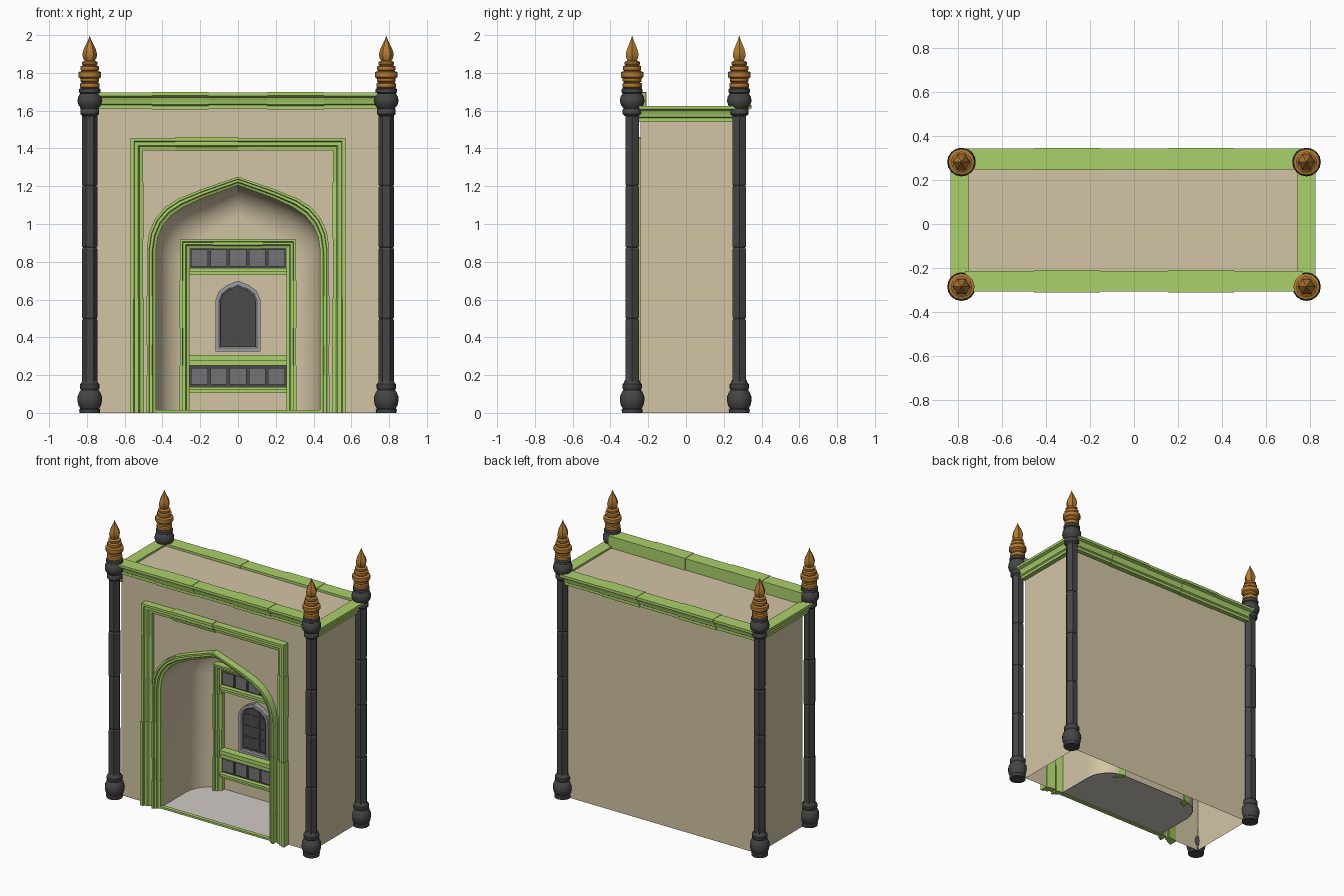
import bpy, bmesh, math
from mathutils import Vector

if "Cube" in bpy.data.objects:
    bpy.data.objects.remove(bpy.data.objects["Cube"])


def mat(name, r, g, b):
    m = bpy.data.materials.new(name)
    m.diffuse_color = (r, g, b, 1)
    m.use_nodes = True
    m.node_tree.nodes["Principled BSDF"].inputs["Base Color"].default_value = m.diffuse_color
    return m


SAND = mat("sandstone", .65, .555, .375)
GREEN = mat("green_trim", .41, .64, .145)
DARK = mat("dark_stone", .06, .06, .06)
GOLD = mat("gold", .45, .195, .03)
GREY = mat("window_grey", .34, .34, .355)
TILE = mat("tile_grey", .175, .175, .18)
PANEL = mat("dark_panel", .07, .07, .072)
FLOOR = mat("pale_floor", .64, .595, .55)


def finish(name, bm, m, angle=30):
    bmesh.ops.remove_doubles(bm, verts=bm.verts, dist=1e-5)
    bmesh.ops.recalc_face_normals(bm, faces=bm.faces)
    me = bpy.data.meshes.new(name)
    bm.to_mesh(me)
    bm.free()
    me.materials.append(m)
    ob = bpy.data.objects.new(name, me)
    bpy.context.collection.objects.link(ob)
    bpy.ops.object.select_all(action='DESELECT')
    ob.select_set(True)
    bpy.context.view_layer.objects.active = ob
    bpy.ops.object.shade_smooth_by_angle(angle=math.radians(angle))
    return ob


def skin(bm, loops, closed=True, caps=True):
    """Join equal-length loops of points into a skin."""
    rows = [[bm.verts.new(p) for p in lp] for lp in loops]
    n = len(rows[0])
    for a, b in zip(rows, rows[1:]):
        for i in range(n if closed else n - 1):
            j = (i + 1) % n
            bm.faces.new((a[i], a[j], b[j], b[i]))
    if caps:
        bm.faces.new(rows[0])
        bm.faces.new(rows[-1])
    return rows


def box(name, x0, x1, y0, y1, z0, z1, m):
    bm = bmesh.new()
    skin(bm, [[(x0, y0, z), (x1, y0, z), (x1, y1, z), (x0, y1, z)] for z in (z0, z1)])
    return finish(name, bm, m)


def lathe(name, prof, x, y, sides, m, angle=40):
    """Turned part; a corner always points along +x."""
    bm = bmesh.new()
    step = 2 * math.pi / sides
    skin(bm, [[(x + r * math.cos(i * step), y + r * math.sin(i * step), z)
               for i in range(sides)] for r, z in prof])
    return finish(name, bm, m, angle)


def band(name, inner, outer, prof, m, grow=0.0, closed=False):
    """Moulding between two outlines in xz; prof = (0 inner..1 outer, y)."""
    bm = bmesh.new()
    loops = []
    for a, b in zip(inner, outer):
        a, b = Vector(a), Vector(b)
        lp = []
        for t, y in prof:
            p = a.lerp(b, .5 + (t - .5) * (1 + grow))
            lp.append((p.x, y - .03 * grow, p.y))
        loops.append(lp)
    skin(bm, loops, caps=not closed)
    return finish(name, bm, m)


def mirror_path(half):
    """Right half path (bottom to apex) -> whole path, left to right."""
    left = [(-x, z) for x, z in half]
    right = [p for p in reversed(half) if p[0] > 0]
    return left + right


ARCH_IN = mirror_path([(.435, 0), (.435, .86), (.425, .93), (.40, .99), (.355, 1.045), (.29, 1.09), (.18, 1.14),
                       (0, 1.205)])
ARCH_OUT = mirror_path([(.483, 0), (.483, .87), (.471, .955), (.438, 1.03), (.385, 1.09), (.315, 1.135),
                        (.195, 1.183), (0, 1.25)])

# body: walls, roof and rounded niche, open underneath
WL, WR, YF, YB, H = -.763, .753, -.24, .272, 1.612
bm = bmesh.new()
front = [(WL, YF, 0)] + [(x, YF, z) for x, z in ARCH_IN] + [(WR, YF, 0), (WR, YF, H), (WL, YF, H)]
bm.faces.new([bm.verts.new(p) for p in front])
ring = [(WL, YF), (WL, YB), (WR, YB), (WR, YF)]
skin(bm, [[(x, y, z) for x, y in ring] for z in (0, H)], closed=False, caps=False)
bm.faces.new([bm.verts.new((x, y, H)) for x, y in ring])
stations = [(YF, 1, 1)]
for k in range(11):
    a = k / 10 * math.pi / 2
    d = 1 - math.cos(a)
    stations.append((.03 + .183 * math.sin(a), 1 - .4 * d, 1 - .14 * d))
rows = skin(bm, [[(x * sx, y, z * sz) for x, z in ARCH_IN] for y, sx, sz in stations],
            closed=False, caps=False)
bm.faces.new(rows[-1])
finish("body", bm, SAND)

# niche floor and threshold
bm = bmesh.new()
edge = [(-.435 * sx, y) for y, sx, _ in stations]
edge += [(-x, y) for x, y in reversed(edge)]
bm.faces.new([bm.verts.new((x, y, .006)) for x, y in edge])
finish("niche_floor", bm, FLOOR)
box("threshold", -.44, .44, -.262, -.235, 0, .014, GREEN)

# arch moulding with slightly raised blocks
STEP = [(0, -.225), (0, -.262), (.3, -.268), (.4, -.28), (.68, -.28), (.74, -.292), (1, -.292), (1, -.235)]
band("arch_moulding", ARCH_IN, ARCH_OUT, STEP, GREEN)
for s in (-1, 1):
    for z0, z1 in ((0, .2), (.36, .62)):
        band("arch_block", [(s * .435, z0), (s * .435, z1)], [(s * .483, z0), (s * .483, z1)], STEP, GREEN, .05)

# outer rectangular frame
band("outer_frame", mirror_path([(.502, 0), (.502, 1.39)]), mirror_path([(.568, 0), (.568, 1.455)]), STEP, GREEN)
for s in (-1, 1):
    for z0, z1 in ((0, .3), (.3, .605), (.92, 1.22)):
        band("outer_frame_block", [(s * .502, z0), (s * .502, z1)], [(s * .568, z0), (s * .568, z1)],
             STEP, GREEN, .14 if z0 < .5 else .04)
band("outer_frame_top_block", [(-.33, 1.39), (0, 1.39)], [(-.33, 1.455), (0, 1.455)], STEP, GREEN, .14)

# inner frame on the niche back
INNER = [(t, y + .445) for t, y in STEP]
band("inner_frame", mirror_path([(.258, 0), (.258, .872)]), mirror_path([(.308, 0), (.308, .918)]), INNER, GREEN)
band("inner_frame_top_block", [(-.13, .872), (.13, .872)], [(-.13, .918), (.13, .918)], INNER, GREEN, .14)
for s in (-1, 1):
    for z0, z1 in ((.0, .25), (.45, .7)):
        band("inner_frame_block", [(s * .258, z0), (s * .258, z1)], [(s * .308, z0), (s * .308, z1)],
             INNER, GREEN, .08)
for z0, z1 in ((.73, .768), (.25, .306), (.106, .138)):
    box("rail", -.26, .26, .168, .215, z0, z1, GREEN)
    box("rail_lip", -.26, .26, .158, .215, (z0 + z1) / 2, z1, GREEN)

# two rows of square tiles
for z0, z1 in ((.766, .874), (.136, .252)):
    box("tile_panel", -.26, .26, .19, .215, z0, z1, PANEL)
    zc = (z0 + z1) / 2
    for i in range(-2, 3):
        box("tile", i * .102 - .044, i * .102 + .044, .18, .195, zc - .044, zc + .044, TILE)

# window: pointed frame, dark pane and lattice
w_out = mirror_path([(.118, .325), (.118, .60), (.10, .645), (.06, .675), (0, .70)])
w_in = mirror_path([(.092, .352), (.092, .595), (.08, .625), (.048, .65), (0, .672)])
band("window_frame", w_in + w_in[:1], w_out + w_out[:1],
     [(0, .214), (0, .18), (.3, .174), (1, .174), (1, .214)], GREY, closed=True)
bm = bmesh.new()
bm.faces.new([bm.verts.new((x, .198, z)) for x, z in w_in])
finish("window_pane", bm, PANEL)
for x in (-.087, -.03, .03, .087):
    box("window_bar", x - .005, x + .005, .194, .199, .352, .6 if abs(x) > .05 else .652, PANEL)
for z in (.358, .44, .52, .60):
    box("window_crossbar", -.092, .092, .194, .199, z - .005, z + .005, PANEL)


# cornice mouldings along the roof edges
def cornice(name, p0, p1, out, top, deep, back, grow=0.0):
    prof = [(back, 0), (deep, 0), (deep, -.018), (deep - .018, -.026), (deep - .03, -.05),
            (deep - .03, -.06), (deep - .04, -.066), (deep - .04, -.085), (back, -.085)]
    bm = bmesh.new()
    loops = []
    for p in (p0, p1):
        lp = []
        for o, z in prof:
            o += grow if o > 0 else -grow
            lp.append((p[0] + out[0] * o, p[1] + out[1] * o, top + z + (grow if z > -.04 else -grow)))
        loops.append(lp)
    skin(bm, loops)
    finish(name, bm, GREEN)


for name, y, s, top in (("front_cornice", YF, -1, 1.695), ("back_cornice", .275, 1, 1.628)):
    cornice(name, (-.77, y), (.77, y), (0, s), top, .068, -.027)
    for x in (-.305, .305):
        cornice(name + "_block", (x - .15, y), (x + .15, y), (0, s), top, .068, -.027, .003)
for x, s in ((WL, -1), (WR, 1)):
    cornice("side_cornice", (x, -.25), (x, .275), (s, 0), 1.626, .073, -.01)

# corner columns with bases, capitals and finials
BASE = [(.054, 0), (.056, .018), (.05, .024), (.06, .04), (.065, .065), (.064, .088), (.054, .112),
        (.046, .122), (.052, .13), (.052, .152), (.044, .16), (.038, .175)]
CAP = [(.036, 1.57), (.05, 1.583), (.05, 1.605), (.045, 1.612), (.058, 1.628), (.065, 1.65), (.062, 1.672),
       (.05, 1.692), (.056, 1.696), (.056, 1.714), (.045, 1.722)]
TIERS = [(.044, 1.716), (.051, 1.724), (.051, 1.744), (.042, 1.75), (.05, 1.756), (.05, 1.77), (.06, 1.778),
         (.06, 1.804), (.043, 1.81), (.048, 1.816), (.048, 1.834), (.036, 1.84), (.041, 1.846),
         (.041, 1.858), (.024, 1.866)]
BULB = [(.024, 1.858), (.036, 1.88), (.039, 1.9), (.032, 1.925), (.018, 1.955), (.008, 1.975), (.001, 1.995)]
SHAFT = [(.16, .497, .042), (.497, .875, .0405), (.875, 1.2, .042), (1.2, 1.585, .0405)]
for x in (-.785, .785):
    for y in (-.285, .282):
        lathe("column_base", BASE, x, y, 16, DARK)
        for z0, z1, r in SHAFT:
            lathe("column_shaft", [(r - .005, z0), (r, z0 + .008), (r, z1 - .008), (r - .005, z1)], x, y, 6, DARK, 20)
        lathe("column_capital", CAP, x, y, 16, DARK)
        lathe("finial_tiers", TIERS, x, y, 12, GOLD, 35)
        lathe("finial_bulb", BULB, x, y, 6, GOLD, 25)
